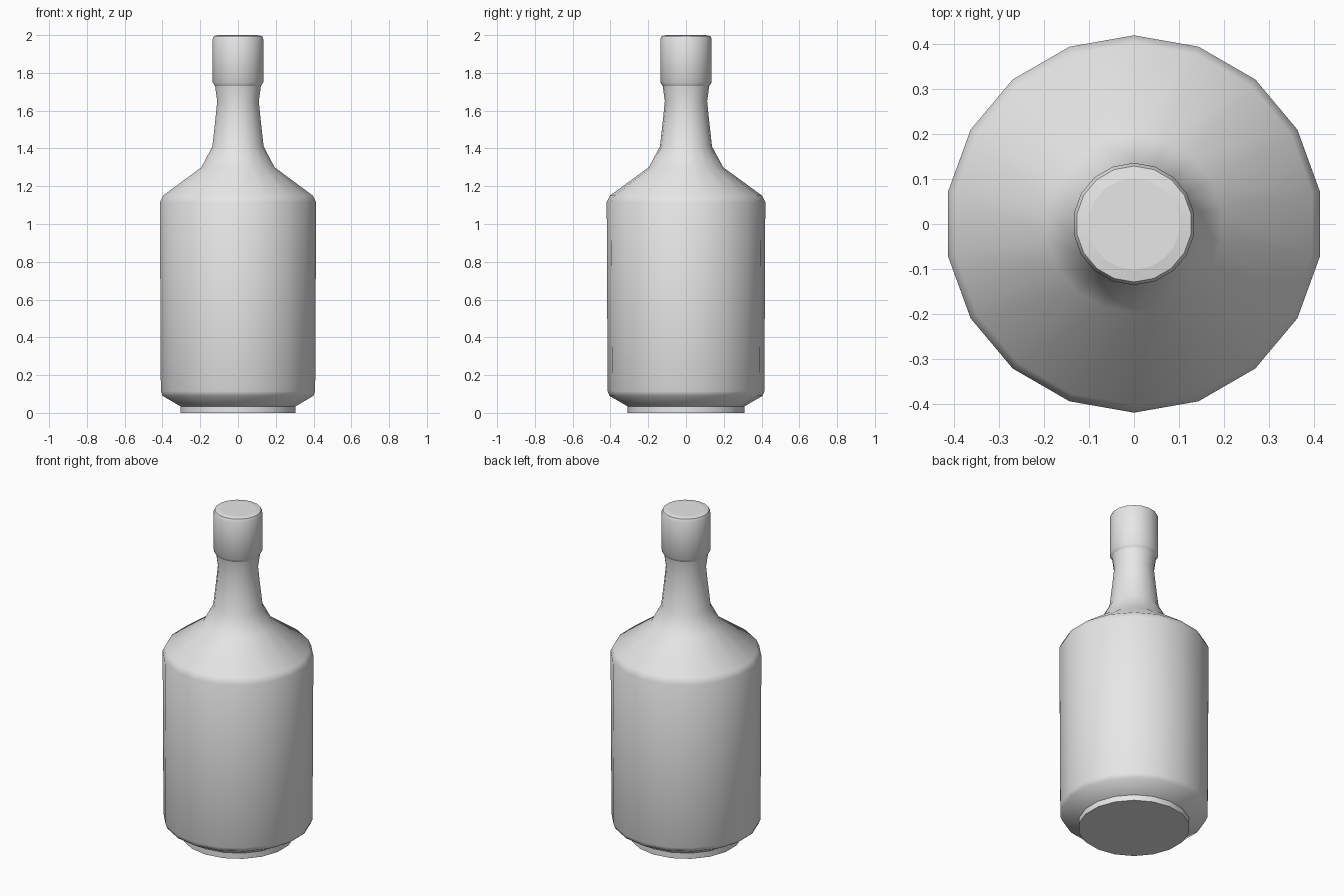
import bpy, bmesh, math

if "Cube" in bpy.data.objects:
    bpy.data.objects.remove(bpy.data.objects["Cube"])

SIDES = 18

grey = bpy.data.materials.new("plain grey")
grey.diffuse_color = (0.8, 0.8, 0.8, 1)
grey.use_nodes = True
grey.node_tree.nodes["Principled BSDF"].inputs["Base Color"].default_value = grey.diffuse_color


def lathe(name, profile, close_bottom=False, close_top=False):
    """Revolve (radius, height) points around z, with a corner facing the back."""
    bm = bmesh.new()
    rings = []
    for r, z in profile:
        ring = []
        for i in range(SIDES):
            a = math.pi / 2 + 2 * math.pi * i / SIDES
            ring.append(bm.verts.new((r * math.cos(a), r * math.sin(a), z)))
        rings.append(ring)
    for low, high in zip(rings, rings[1:]):
        for i in range(SIDES):
            j = (i + 1) % SIDES
            bm.faces.new((low[i], low[j], high[j], high[i]))
    if close_bottom:
        bm.faces.new(rings[0][::-1])
    if close_top:
        bm.faces.new(rings[-1])
    mesh = bpy.data.meshes.new(name)
    bm.to_mesh(mesh)
    bm.free()
    mesh.materials.append(grey)
    obj = bpy.data.objects.new(name, mesh)
    bpy.context.collection.objects.link(obj)
    bpy.ops.object.select_all(action='DESELECT')
    obj.select_set(True)
    bpy.context.view_layer.objects.active = obj
    bpy.ops.object.shade_smooth_by_angle(angle=math.radians(40))
    return obj


# Foot, body, sloped shoulder and waisted neck
lathe("bottle", [
    (0.31, 0.0), (0.31, 0.035),
    (0.405, 0.09), (0.415, 0.115),
    (0.42, 1.115), (0.403, 1.15),
    (0.197, 1.30), (0.138, 1.41),
    (0.121, 1.56), (0.112, 1.65), (0.123, 1.73),
], close_bottom=True)

# Cap with a softened rim
lathe("cap", [
    (0.123, 1.73), (0.136, 1.75), (0.136, 1.98),
    (0.129, 1.995), (0.102, 2.0),
])

# Flat disc closing the cap
lathe("cap_top", [(0.102, 1.999), (0.102, 2.0)], close_top=True)
